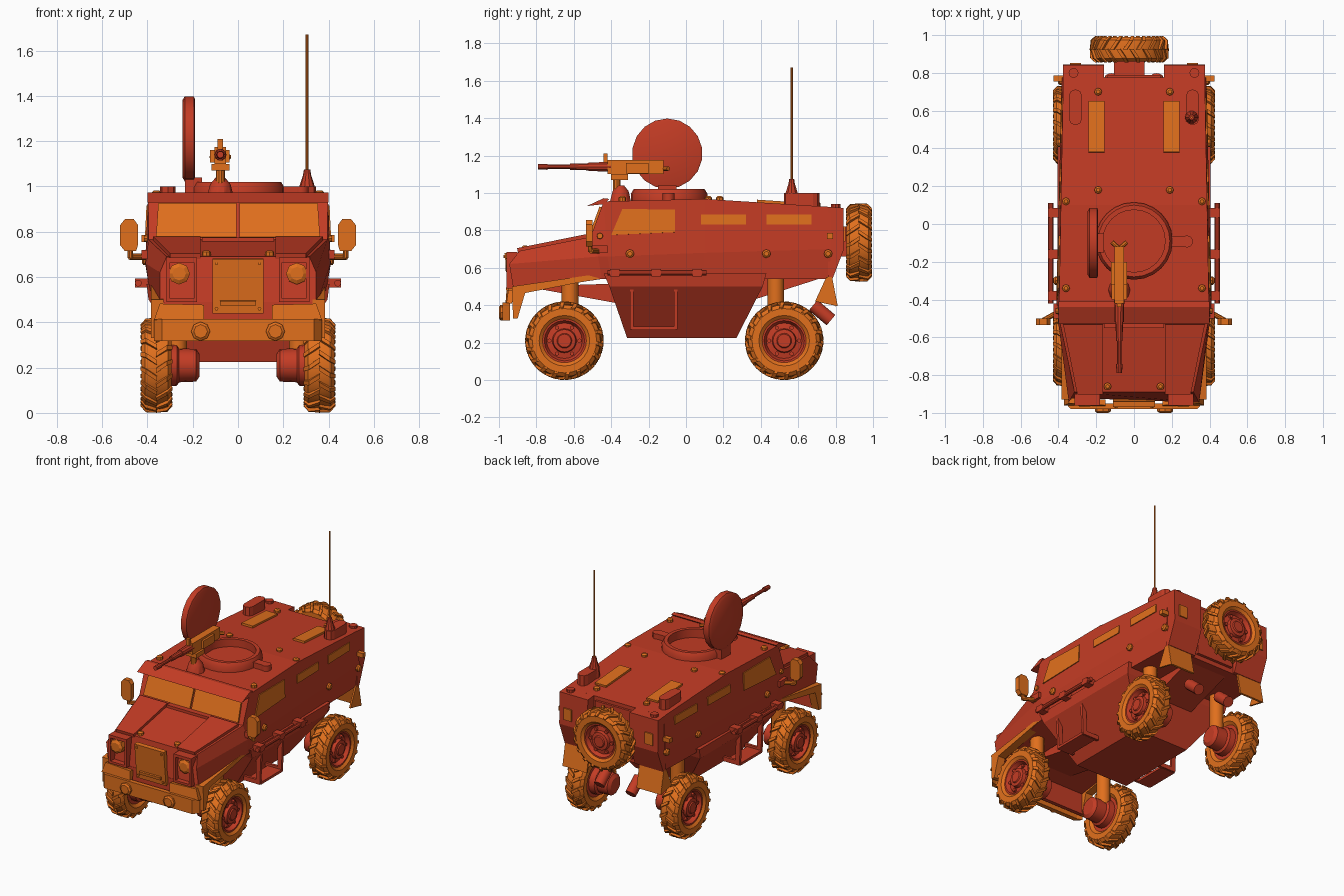
import bpy, bmesh, math
from mathutils import Vector, Matrix

if "Cube" in bpy.data.objects:
    bpy.data.objects.remove(bpy.data.objects["Cube"])

def material(name, c):
    m = bpy.data.materials.new(name)
    m.diffuse_color = (*c, 1)
    m.use_nodes = True
    m.node_tree.nodes["Principled BSDF"].inputs["Base Color"].default_value = m.diffuse_color
    return m
RED = material("red_paint", (0.55, 0.045, 0.018))
ORANGE = material("orange_paint", (0.75, 0.16, 0.012))
SIDES = ((1, "right"), (-1, "left"))

def finish(name, bm, mat, smooth=False):
    bmesh.ops.recalc_face_normals(bm, faces=bm.faces)
    me = bpy.data.meshes.new(name)
    bm.to_mesh(me)
    bm.free()
    me.materials.append(mat)
    ob = bpy.data.objects.new(name, me)
    bpy.context.collection.objects.link(ob)
    if smooth:
        bpy.ops.object.select_all(action='DESELECT')
        bpy.context.view_layer.objects.active = ob
        ob.select_set(True)
        bpy.ops.object.shade_smooth_by_angle(angle=math.radians(32))
    return ob

def add_loft(bm, rings, close=False):
    vs = [[bm.verts.new(p) for p in r] for r in rings]
    n = len(vs[0])
    pairs = list(zip(vs, vs[1:])) + ([(vs[-1], vs[0])] if close else [])
    for a, b in pairs:
        for i in range(n):
            bm.faces.new((a[i], a[(i + 1) % n], b[(i + 1) % n], b[i]))
    if not close:
        bm.faces.new(vs[0]); bm.faces.new(vs[-1])

def loft(name, rings, mat=RED, smooth=False, close=False):
    bm = bmesh.new()
    add_loft(bm, rings, close)
    return finish(name, bm, mat, smooth)

def sym(half):
    return [Vector(p) for p in half] + [Vector((-x, y, z)) for x, y, z in reversed(half)]

def plate(name, pts, t, mat=RED):
    """Flat polygon thickened both ways along its normal."""
    p = [Vector(q) for q in pts]
    n = (p[1] - p[0]).cross(p[2] - p[1]).normalized() * t / 2
    return loft(name, [[q - n for q in p], [q + n for q in p]], mat)

def box(name, x0, x1, y0, y1, z0, z1, mat=RED):
    return loft(name, [[(x0, y0, z), (x1, y0, z), (x1, y1, z), (x0, y1, z)] for z in (z0, z1)], mat)

def prism(name, yz, x0, x1, mat=RED):
    return loft(name, [[(x, y, z) for y, z in yz] for x in (x0, x1)], mat)

def turned(name, origin, axis, prof, mat=RED, n=16, close=False):
    """Turn (distance along axis, radius) pairs around an axis."""
    q = Vector((0, 0, 1)).rotation_difference(Vector(axis))
    rings = [[Vector(origin) + q @ Vector((r * math.cos(k * math.tau / n), r * math.sin(k * math.tau / n), h))
              for k in range(n)] for h, r in prof]
    return loft(name, rings, mat, n > 8, close)

def rod(name, a, b, r, mat=RED, n=10):
    d = Vector(b) - Vector(a)
    return turned(name, a, d.normalized(), [(0, r), (d.length, r)], mat, n)

def side_x(y, z):
    return 0.41 - 0.025 * (y + 0.42) / 1.2 - 0.012 * max(0, (z - 0.66) / 0.3)

# hull: nose, cowl, windscreen top, roof, tail
loft("hull", [
    sym([(.345, -.92, .47), (.345, -.945, .62), (.315, -.89, .69)]),
    sym([(.385, -.45, .54), (.408, -.47, .66), (.395, -.51, .765)]),
    sym([(.39, -.40, .54), (.41, -.42, .66), (.397, -.44, .955)]),
    sym([(.385, .10, .54), (side_x(.1, .68), .10, .68), (side_x(.1, .96), .10, .968)]),
    sym([(.365, .77, .54), (side_x(.78, .70), .775, .70), (side_x(.78, .92), .775, .925)])])
# V-shaped belly between the wheels
loft("belly", [[(s * x, y, z) for s, y in ((1, a), (1, b), (-1, b), (-1, a))] for x, a, b, z in
     ((.404, -.44, .43, .57), (.395, -.41, .41, .50), (.20, -.315, .27, .225))])
prism("belly_keel", [(-.86, .50), (-.31, .40), (.27, .40), (.74, .55)], -.15, .15)

# nose, grille, visor, bumper
box("nose_plate", -.34, .34, -.925, -.90, .33, .49)
plate("grille", [(-.112, -.93, .44), (.112, -.93, .44), (.112, -.955, .68), (-.112, -.955, .68)], .03, ORANGE)
plate("grille_slot", [(-.08, -.95, .475), (.08, -.95, .475), (.08, -.953, .495), (-.08, -.953, .495)], .02, ORANGE)
for x in (-.095, .095):
    for z in (.46, .66):
        turned("grille_bolt", (x, -.945 - (z - .46) * .09, z), (0, -1, 0), [(0, .008), (.012, .008)], ORANGE, 6)
prism("windscreen_visor", [(-.53, .93), (-.44, .972), (-.41, .968), (-.44, .94)], -.40, .40)
loft("bumper", [[(-.37, -.94, z), (-.335, -.98, z), (.335, -.98, z), (.37, -.94, z), (.33, -.95, z), (-.33, -.95, z)]
     for z in (.318, .415)], ORANGE)
box("hood_hinge", -.16, .16, -.55, -.51, .755, .775)

for s, side in SIDES:
    # front corner: fenders, lamps, bumper wing
    plate("bumper_wing_" + side, [(s * .15, -.95, .41), (s * .37, -.945, .41), (s * .345, -.935, .48),
                                  (s * .15, -.945, .475)], .03, ORANGE)
    prism("front_fender_" + side, [(-.93, .50), (-.45, .57), (-.45, .545), (-.86, .465), (-.90, .33), (-.925, .33)],
          s * .33, s * .385, ORANGE)
    plate("hood_fender_" + side, [(s * .165, -.90, .69), (s * .30, -.90, .69), (s * .375, -.53, .765),
                                  (s * .165, -.53, .765)], .03)
    for a, b, c, d in ((.18, .195, .50, .68), (.30, .315, .50, .68), (.18, .315, .665, .685), (.18, .315, .49, .505)):
        box("headlight_frame_" + side, s * a, s * b, -.96, -.90, c, d)
    turned("headlight_" + side, (s * .26, -.92, .615), (0, -1, 0), [(0, .048), (.035, .048), (.045, .03)], ORANGE, 8)
    turned("bumper_lamp_" + side, (s * .165, -.97, .36), (0, -1, 0), [(0, .042), (.022, .042), (.03, .03)], ORANGE, 8)
    # windows
    plate("windscreen_" + side, [(s * x, y - .004, z) for x, y, z in
          ((.006, -.507, .775), (.362, -.507, .775), (.352, -.452, .925), (.006, -.452, .925))], .014, ORANGE)
    for tag, yz in (("front", [(-.40, .775), (-.06, .79), (-.06, .91), (-.34, .915)]),
                    ("middle", [(.08, .83), (.32, .83), (.32, .885), (.08, .885)]),
                    ("rear", [(.43, .83), (.67, .83), (.67, .885), (.43, .885)])):
        plate(f"{tag}_window_{side}", [(s * side_x(y, z), y, z) for y, z in yz], .012, ORANGE)
    plate("roof_panel_" + side, [(s * .155, .38, .954), (s * .24, .38, .954), (s * .24, .65, .936), (s * .155, .65, .936)],
          .02, ORANGE)
    # small lamps and lifting eyes
    for y, z in ((-.30, .675), (.43, .675), (.76, .675)):
        turned("side_lamp_" + side, (s * (side_x(y, z) - .01), y, z), (s, 0, 0), [(0, .023), (.02, .023), (.028, .013)], ORANGE, 8)
    turned("cowl_lamp_" + side, (s * .385, -.46, .77), (s, 0, 0), [(0, .02), (.03, .015)], ORANGE, 8)
    for x, y in ((.36, .12), (.36, -.34), (.19, .18), (.19, .70), (.14, -.86)):
        z = (.955 if y < .4 else .925) if y > -.5 else .69
        turned("roof_eye_" + side, (s * x, y, z), (0, 0, 1), [(0, .02), (.02, .02), (.028, .01)], ORANGE, 8)
    # rear corner boxes, tail lamps, mud flaps
    prism("rear_corner_" + side, [(.76, .54), (.785, .545), (.845, .70), (.842, .92), (.76, .926)], s * .16, s * .376)
    turned("rear_cap_" + side, (s * .32, .80, .91), (0, 0, 1), [(0, .026), (.03, .026)], RED, 10)
    box("tail_lamp_" + side, s * .37, s * .425, .755, .785, .755, .785, ORANGE)
    box("rear_lamp_" + side, s * .28, s * .34, .835, .852, .74, .82, ORANGE)
    plate("mud_flap_" + side, [(s * .19, .775, .55), (s * .375, .775, .55), (s * .375, .805, .395), (s * .19, .805, .395)],
          .012, ORANGE)
    plate("flap_gusset_" + side, [(s * .37, .75, .55), (s * .37, .78, .55), (s * .37, .81, .395), (s * .37, .69, .42)],
          .012, ORANGE)
    rod("exhaust_" + side, (s * .12, .68, .40), (s * .12, .775, .32), .036, RED, 12)
    # roof box near each rear corner
    cap = [(.035 * math.cos(a), .06 * (1 if i < 5 else -1) + .035 * math.sin(a)) for i, a in
           enumerate([k * math.pi / 4 for k in range(5)] + [math.pi + k * math.pi / 4 for k in range(5)])]
    loft("roof_box_" + side, [[(s * .31 + x, .618 + y, z) for x, y in cap] for z in (.92, 1.0)])
    # grab rail
    rod("grab_rail_" + side, (s * .44, -.42, .573), (s * .44, .11, .573), .015)
    for y in (-.38, -.16, .06):
        box("rail_bracket_" + side, s * .38, s * .455, y - .025, y + .025, .553, .593)
    # hanging step
    for y in (-.29, -.055):
        plate("step_bracket_" + side, [(s * .385, y, .50), (s * .35, y, .50), (s * .345, y, .30), (s * .25, y, .30),
                                       (s * .25, y, .27), (s * .375, y, .27)], .018)
    box("step_tread_" + side, s * .27, s * .378, -.29, -.055, .268, .285)
    # wing mirror
    out = [(.45, .715), (.50, .715), (.52, .74), (.52, .83), (.50, .855), (.46, .855), (.442, .83), (.442, .74)]
    loft("mirror_" + side, [[(s * x, y, z) for x, z in out] for y in (-.535, -.50)], ORANGE)
    rod("mirror_arm_" + side, (s * .39, -.46, .69), (s * .48, -.51, .69), .014, ORANGE)
    rod("mirror_post_" + side, (s * .475, -.512, .685), (s * .475, -.515, .73), .012, ORANGE)
    box("mirror_mount_" + side, s * .38, s * .425, -.50, -.42, .68, .72)
    # suspension and drive hubs
    for y, tag, dy in ((-.65, "front", .03), (.525, "rear", -.045)):
        rod(f"{tag}_strut_{side}", (s * .27, y + dy, .24), (s * .27, y + dy, .57), .045, ORANGE, 12)
        turned(f"{tag}_drive_hub_{side}", (s * .17, y, .21), (s, 0, 0),
               [(0, .05), (.015, .072), (.09, .075), (.10, .09), (.15, .095)], RED, 16)

# wheels with chevron tread
def wheel(name, m):
    n, bm = 28, bmesh.new()
    prof = [(-.05, .115), (-.066, .135), (-.066, .172), (-.05, .192), (0, .198), (.05, .192), (.066, .172), (.066, .135), (.05, .115)]
    pt = lambda x, r, a: m @ Vector((x, r * math.cos(a), r * math.sin(a)))
    add_loft(bm, [[pt(x, r, k * math.tau / n) for x, r in prof] for k in range(n)], True)
    for e in (1, -1):
        for k in range(18):
            a = (k + (0.5 if e < 0 else 0)) * math.tau / 18
            add_loft(bm, [[pt(e * x, r, a + da), pt(e * x, r, a + da + .12), pt(e * (x + ox), r + o, a + da + .11),
                           pt(e * (x + ox), r + o, a + da + .01)] for x, ox, r, o, da in
                          ((-.002, 0, .19, .02, 0), (.045, .002, .185, .022, .16), (.062, .008, .165, .016, .21))])
    finish(name + "_tyre", bm, ORANGE, True)
    o, ax = m.translation, m.to_3x3() @ Vector((1, 0, 0))
    turned(name + "_rim", o, ax, [(-.05, .06), (-.05, .118), (.052, .122), (.052, .108), (.025, .095), (.03, .065),
                                  (.052, .06), (.055, .04), (.062, .035)], RED, 20)
    for k in range(6):
        rod(name + "_nut", pt(.02, .08, k * math.tau / 6), pt(.042, .08, k * math.tau / 6), .012, RED, 6)

for s, side in SIDES:
    for y, tag in ((-.65, "front"), (.525, "rear")):
        wheel(f"{tag}_{side}_wheel", Matrix.Translation((s * .36, y, .21)) @ Matrix.Rotation(0 if s > 0 else math.pi, 4, 'Z'))
wheel("spare", Matrix.Translation((-.025, .925, .735)) @ Matrix.Rotation(math.pi / 2, 4, 'Z'))
box("spare_carrier", -.105, .055, .76, .88, .66, .82)
box("rear_door", -.14, .14, .77, .79, .57, .90)

# turret ring, hatch and latch
turned("turret_ring", (0, -.09, .95), (0, 0, 1), [(0, .205), (.045, .205), (.07, .19), (.07, .165), (0, .165)], RED, 24, True)
turned("hatch", (-.19, -.10, 1.21), (-1, 0, 0), [(0, .175), (.005, .188), (.045, .188), (.056, .17)], RED, 18)
box("hatch_hinge", -.235, -.16, -.15, -.05, .96, 1.04)
box("ring_latch", .18, .28, -.12, -.065, .95, 1.0)
turned("ring_latch_end", (.28, -.0925, .95), (0, 0, 1), [(0, .032), (.05, .032)], RED, 12)

# roof gun on pintle
gx = -.078
turned("gun_pedestal", (gx, -.35, .95), (0, 0, 1), [(0, .06), (.06, .045), (.09, .02), (.09, .01)], RED, 10)
rod("gun_pintle", (gx, -.37, 1.0), (gx, -.37, 1.12), .02, ORANGE)
box("gun_cradle", gx - .04, gx + .04, -.40, -.31, 1.07, 1.10, ORANGE)
box("gun_receiver", gx - .025, gx + .025, -.42, -.12, 1.10, 1.175, ORANGE)
box("ammo_box", gx - .045, gx + .04, -.32, -.20, 1.105, 1.16, ORANGE)
box("gun_sight", gx - .012, gx + .012, -.44, -.42, 1.13, 1.21, ORANGE)
turned("gun_barrel", (gx, -.40, 1.14), (0, -1, 0), [(0, .027), (.12, .024), (.12, .02), (.22, .017), (.22, .012),
                                                   (.34, .012), (.34, .017), (.39, .015)], RED, 10)
for s, side in SIDES:
    rod("gun_grip_" + side, (gx, -.13, 1.13), (gx + s * .04, -.095, 1.13), .012, ORANGE, 8)

# whip antenna
turned("antenna_base", (.305, .565, .93), (0, 0, 1), [(0, .036), (.07, .034), (.12, .018), (.145, .014)], RED, 10)
rod("antenna_rod", (.305, .565, 1.06), (.305, .565, 1.67), .006, ORANGE, 8)
